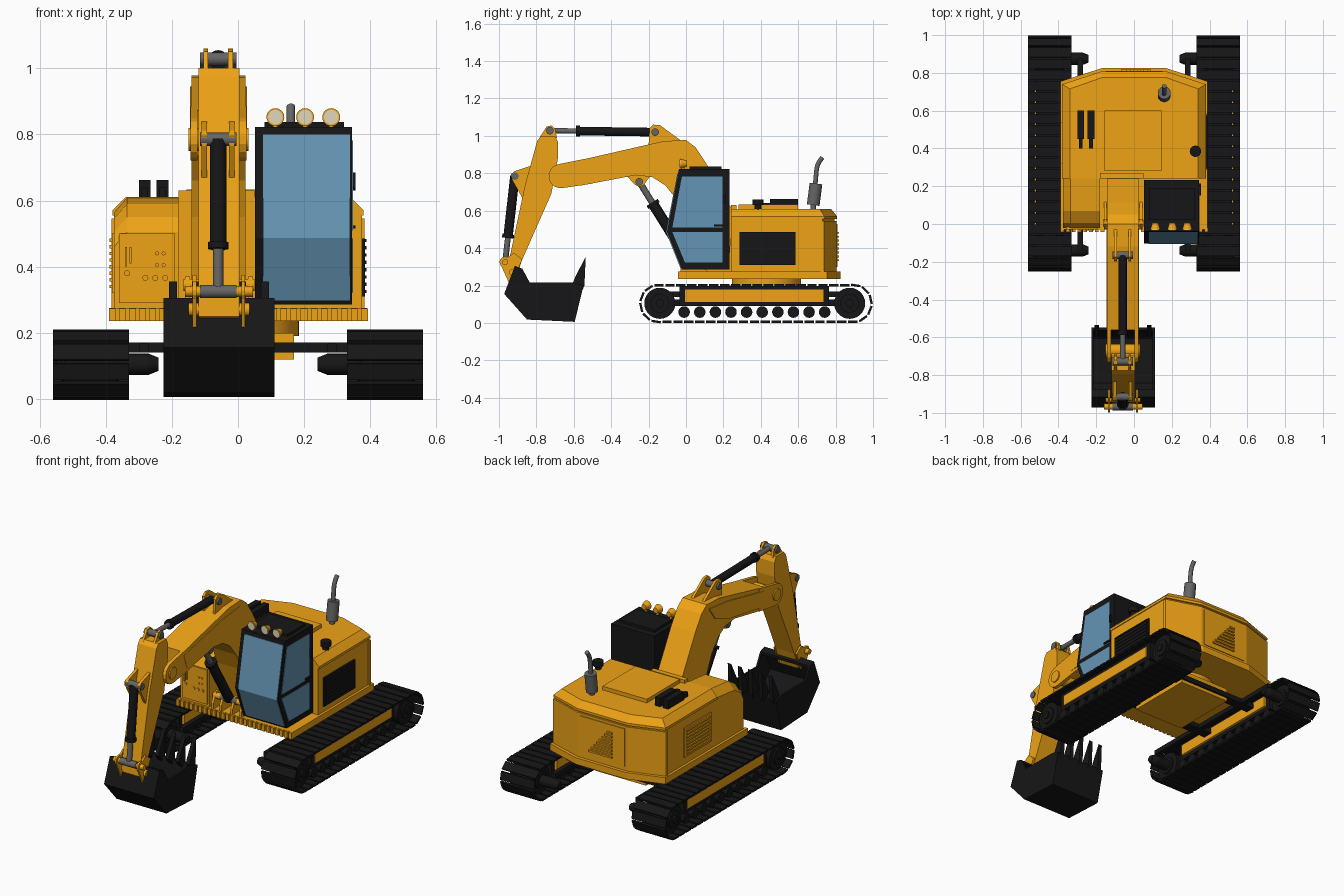
import bpy, bmesh, math
from mathutils import Vector, Matrix

if "Cube" in bpy.data.objects:
    bpy.data.objects.remove(bpy.data.objects["Cube"])

def material(name, r, g, b):
    m = bpy.data.materials.new(name)
    m.diffuse_color = (r, g, b, 1)
    m.use_nodes = True
    m.node_tree.nodes["Principled BSDF"].inputs["Base Color"].default_value = m.diffuse_color
    return m

YEL = material("yellow_paint", .86, .37, .008)
BLK = material("black_steel", .008, .008, .009)
GLS = material("blue_glass", .13, .30, .46)
GRY = material("grey_steel", .13, .13, .13)
LENS = material("lamp_lens", .75, .68, .48)
BX = -0.06                                   # centre line of the digging arm

def finish(name, bm, mat, mirror=False, smooth=False):
    bmesh.ops.recalc_face_normals(bm, faces=bm.faces)
    me = bpy.data.meshes.new(name)
    bm.to_mesh(me)
    bm.free()
    ob = bpy.data.objects.new(name, me)
    bpy.context.collection.objects.link(ob)
    me.materials.append(mat)
    if smooth:
        bpy.ops.object.select_all(action='DESELECT')
        ob.select_set(True)
        bpy.context.view_layer.objects.active = ob
        bpy.ops.object.shade_smooth_by_angle(angle=math.radians(40))
    if mirror:
        ob.modifiers.new("mirror", 'MIRROR')
    return ob

def add_loft(bm, rings):
    vs = [[bm.verts.new(p) for p in r] for r in rings]
    n = len(vs[0])
    for a, b in zip(vs, vs[1:]):
        for i in range(n):
            bm.faces.new((a[i], a[(i + 1) % n], b[(i + 1) % n], b[i]))
    bm.faces.new(vs[0][::-1])
    bm.faces.new(vs[-1])

def loft(name, rings, mat, **k):
    bm = bmesh.new()
    add_loft(bm, rings)
    return finish(name, bm, mat, **k)

def side(name, pts, spans, mat, **k):
    """Extrude a (y, z) profile along x, once per (x0, x1) span."""
    bm = bmesh.new()
    for x0, x1 in spans:
        add_loft(bm, [[(x, y, z) for y, z in pts] for x in (x0, x1)])
    return finish(name, bm, mat, **k)

def boxes(name, items, mat, **k):
    """Boxes given as (x0, x1, y0, y1, z0, z1)."""
    bm = bmesh.new()
    for a, b, c, d, e, f in items:
        add_loft(bm, [[(a, c, z), (b, c, z), (b, d, z), (a, d, z)] for z in (e, f)])
    return finish(name, bm, mat, **k)

def rods(name, items, mat, seg=20, **k):
    """Cylinders given as (start, end, radius[, end radius])."""
    bm = bmesh.new()
    for p, q, r, *r2 in items:
        p, q = Vector(p), Vector(q)
        d = q - p
        rot = d.to_track_quat('Z', 'Y').to_matrix().to_4x4()
        bmesh.ops.create_cone(bm, cap_ends=True, segments=seg, radius1=r, radius2=r2[0] if r2 else r,
                              depth=d.length, matrix=Matrix.Translation((p + q) / 2) @ rot)
    return finish(name, bm, mat, smooth=True, **k)

def xrod(y, z, x0, x1, r):
    return ((x0, y, z), (x1, y, z), r)

# --- tracks: shoes laid along a stadium path
YC, HALF, ZC, R, N = .374, .518, .104, .098, 46
straight, arc = 2 * HALF, math.pi * R
bm = bmesh.new()
for i in range(N):
    s = i / N * 2 * (straight + arc)
    flip = s >= straight + arc
    s -= (straight + arc) * flip
    if s < straight:
        y, z, t = -HALF + s, R, 0
    else:
        t = (s - straight) / R
        y, z = HALF + R * math.sin(t), R * math.cos(t)
    if flip:
        y, z, t = -y, -z, t + math.pi
    m = Matrix.Translation((.445, YC + y, ZC + z)) @ Matrix.Rotation(-t, 4, 'X') @ Matrix.Diagonal((.23, .05, .012, 1))
    bmesh.ops.create_cube(bm, size=1, matrix=m)
finish("track_shoes", bm, BLK, mirror=True)
ends = (-.14, .875)
rods("track_wheels", [xrod(y, .105, .37, .525, .083) for y in ends] + [xrod(y, .105, .36, .535, .05) for y in ends]
     + [xrod(y, .105, .36, .545, .022) for y in ends], BLK, seg=28, mirror=True)
rods("track_rollers", [xrod(-.01 + .0835 * i, .058, .37, .525, .031) for i in range(10)], BLK, seg=16, mirror=True)
boxes("track_frame", [(.375, .52, -.035, .765, .09, .197), (.41, .48, -.14, .875, .09, .125)], BLK, mirror=True)
boxes("track_frame_panel", [(.36, .526, -.005, .735, .112, .178)], YEL, mirror=True)
rods("drive_hubs", [((.37, y, .105), (.27, y, .105), .032) for y in ends]
     + [((.27, y, .105), (.24, y, .105), .032, .02) for y in ends], BLK, mirror=True)
boxes("undercarriage_beams", [(.27, .3, -.14, .875, .14, .168), (0, .38, .2, .26, .14, .17), (0, .38, .58, .64, .14, .17)],
      BLK, mirror=True)
boxes("undercarriage_body", [(-.17, .17, .22, .63, .12, .2)], YEL)
rods("turntable", [((0, .43, .19), (0, .43, .24), .185)], YEL, seg=40)

# --- upper house
def outline(w, yf, ys, yb, z, c=.17):
    return [(-w, yf, z), (w, yf, z), (w, ys, z), (c, yb, z), (-c, yb, z), (-w, ys, z)]

loft("deck", [outline(.39, -.03, .755, .825, z) for z in (.235, .275)], YEL)
boxes("deck_front_ribs", [(-.39 + .0305 * i, -.37 + .0305 * i, -.042, -.02, .236, .274) for i in range(26)], YEL)
loft("engine_house", [outline(.375, .24, .73, .795, z) for z in (.27, .56)], YEL)
loft("counterweight", [outline(.382, .72, .738, .805, z) for z in (.27, .545)], YEL)
loft("house_lid", [outline(.38, .24, .74, .808, .555), outline(.38, .24, .74, .808, .57),
                   outline(.34, .24, .715, .775, .61)], YEL)
loft("left_front_compartment", [[(-.375, y, .27), (-.18, y, .27), (-.18, y, t), (-.335, y, t), (-.375, y, t - .045)]
     for y, t in ((-.02, .505), (.005, .55), (.07, .59), (.26, .61))], YEL)
boxes("hood_plate", [(-.155, .145, .28, .60, .6, .633), (-.18, .05, .24, .27, .6, .63)], YEL)
boxes("control_panel", [(-.36, -.19, -.028, -.015, .29, .5)], YEL)
rods("panel_buttons", [((x, -.02, z), (x, -.034, z), r) for x, z, r in
     ((-.335, .38, .009), (-.28, .366, .009), (-.25, .366, .009), (-.22, .366, .009), (-.245, .44, .006),
      (-.225, .44, .006), (-.245, .405, .006), (-.225, .405, .006))], YEL, seg=12)
boxes("panel_levers", [(-.342, -.336, -.04, -.02, .4, .46), (-.328, -.322, -.04, -.02, .41, .46)], YEL)

# --- grilles and roof fittings
boxes("right_grille", [(.37, .384, .285, .585, .31, .485)], BLK)
boxes("right_grille_slats", [(.38, .388, .295, .575, z / 1000, z / 1000 + .01) for z in range(320, 475, 22)], BLK)
boxes("left_grille", [(-.381, -.37, .3, .56, .32, .5)], YEL)
boxes("left_grille_slats", [(-.389, -.375, .32, .54, z / 1000, z / 1000 + .01) for z in range(335, 490, 20)], YEL)
boxes("rear_panel", [(-.15, .15, .80, .81, .3, .53)], YEL)
boxes("rear_louvres", [(-.07, .09 - .018 * i, .805, .819, .33 + .021 * i, .34 + .021 * i) for i in range(8)], YEL)
for i, x in enumerate((-.282, -.228)):
    boxes(f"roof_vent_{i}", [(x - .018, x + .018, .45, .6, .6, .662), (x - .01, x + .01, .4, .45, .6, .64)], BLK)
rods("fuel_cap", [((.325, .385, .59), (.325, .385, .64), .018), ((.325, .385, .63), (.325, .385, .66), .03)], BLK)
rods("muffler", [((.16, .68, .6), (.16, .682, .64), .015), ((.16, .68, .63), (.16, .695, .745), .034)], GRY)
cu = bpy.data.curves.new("exhaust_pipe", 'CURVE')
cu.dimensions, cu.bevel_depth, cu.bevel_resolution, cu.use_fill_caps = '3D', .013, 3, True
sp = cu.splines.new('POLY')
path = [(.69, .73), (.697, .81), (.702, .84), (.712, .862), (.73, .885)]
sp.points.add(len(path) - 1)
for p, (y, z) in zip(sp.points, path):
    p.co = (.16, y, z, 1)
cu.materials.append(GRY)
bpy.context.collection.objects.link(bpy.data.objects.new("exhaust_pipe", cu))

# --- cab
side("cab", [(-.038, .822), (.232, .822), (.232, .285), (-.022, .285), (-.102, .487)], [(.052, .344)], BLK)
boxes("cab_roof_hatch", [(.08, .32, .02, .19, .82, .837)], BLK)
side("cab_front_glass", [(-.046, .8), (-.107, .487), (-.031, .297), (0, .297), (-.06, .487), (0, .8)], [(.076, .338)], GLS)
side("cab_upper_side_glass", [(-.022, .782), (.195, .782), (.195, .51), (-.073, .51)], [(.33, .347)], GLS)
side("cab_lower_side_glass", [(-.073, .485), (.195, .485), (.195, .322), (-.005, .322)], [(.33, .347)], GLS)
boxes("cab_handles", [(.34, .356, .2, .215, .64, .685), (.34, .356, .15, .2, .515, .525)], BLK)
for i, x in enumerate((.113, .203, .282)):
    rods(f"work_lamp_{i}", [((x, -.03, .852), (x, .005, .852), .027, .016), ((x, -.015, .815), (x, -.015, .84), .008)], YEL)
    rods(f"work_lamp_lens_{i}", [((x, -.034, .852), (x, -.028, .852), .022)], LENS)

# --- boom with fork end, lugs and pins
def arc_pts(cy, cz, r, a0, a1, n=8):
    return [(cy + r * math.cos(math.radians(a0 + (a1 - a0) * i / n)),
             cz + r * math.sin(math.radians(a0 + (a1 - a0) * i / n))) for i in range(n + 1)]

boom_top = [(-.58, .872), (-.21, .952), (-.12, .972), (0, .978), (.05, .94), (.11, .85), (.25, .60), (.23, .32)]
boom_low = [(.07, .32), (0, .55), (-.05, .66), (-.11, .735), (-.18, .78), (-.27, .79), (-.6, .725)]
side("boom", [(-.56, .735), (-.56, .872)] + boom_top[1:] + boom_low[:-1], [(BX - .08, BX + .083)], YEL)
side("boom_fork", arc_pts(-.67, .785, .065, 100, 285) + [(-.5, .745), (-.5, .885)],
     [(BX - .083, BX - .063), (BX + .063, BX + .085)], YEL)
side("boom_side_panel", [(-.56, .85), (-.2, .925), (-.02, .945), (-.08, .86), (-.2, .815), (-.53, .76)],
     [(BX - .085, BX + .087)], YEL)
rods("boom_pin", [xrod(-.67, .785, BX - .09, BX + .092, .035)], YEL)
lug = (BX - .045, BX - .03), (BX + .03, BX + .045)
side("boom_top_lugs", [(-.2, .95), (-.195, 1.04), (-.175, 1.06), (-.14, 1.058), (-.02, .97)], lug, YEL)
side("boom_lower_lugs", [(-.32, .79), (-.275, .74), (-.25, .728), (-.228, .735), (-.18, .8)], lug, YEL)
side("deck_lugs", [(-.03, .27), (-.03, .31), (.0, .37), (.025, .37), (.12, .27)], lug + ((-.16, -.145), (.03, .045)), YEL)
rods("deck_lug_pin", [xrod(.005, .345, -.165, .05, .018)], YEL)

# --- stick
side("stick", [(-.795, .975), (-.775, 1.0), (-.70, 1.0), (-.685, .97), (-.685, .88), (-.72, .69), (-.875, .34),
               (-.91, .235), (-.95, .25), (-.945, .34), (-.86, .74)], [(BX - .06, BX + .065)], YEL)
side("stick_top_lugs", [(-.79, .98), (-.745, 1.05), (-.72, 1.056), (-.70, 1.04), (-.69, .99)], lug, YEL)
side("stick_front_lugs", [(-.80, .85), (-.915, .812), (-.935, .795), (-.93, .765), (-.87, .66)],
     ((BX - .05, BX - .033), (BX + .033, BX + .05)), YEL)

# --- hydraulic cylinders: barrel, collar and rod between two pins
def ram(name, a, b, split, r):
    a, b = Vector((BX, *a)), Vector((BX, *b))
    m = a.lerp(b, split)
    d = (b - a).normalized()
    rods(name + "_barrel", [(a, m, r), (m - d * .02, m, r * 1.25)], BLK)
    rods(name + "_rod", [(m, b, r * .62)], GRY)
    rods(name + "_pins", [((BX - .055, *p.yz), (BX + .055, *p.yz), .02) for p in (a, b)], GRY)

ram("stick_ram", (-.165, 1.02), (-.728, 1.028), .75, .023)
ram("bucket_ram", (-.915, .785), (-.967, .325), .72, .025)
ram("lift_ram", (.005, .345), (-.25, .755), .73, .028)

# --- bucket linkage
link = (BX - .077, BX - .066), (BX + .07, BX + .081)
side("bucket_links", arc_pts(-.967, .325, .03, 60, 230, 6) + [(-.945, .21), (-.92, .235), (-.875, .34), (-.92, .375)], link, YEL)
rods("bucket_link_pins", [xrod(-.967, .325, BX - .1, BX + .105, .016), xrod(-.925, .27, BX - .09, BX + .095, .02)], YEL)

# --- bucket: curved wall, side plates and teeth
outer = [(-.875, .29), (-.915, .305), (-.972, .155), (-.85, .018), (-.595, .006), (-.548, .2)]
inner = [(-.563, .2), (-.607, .02), (-.843, .033), (-.955, .157), (-.905, .285), (-.875, .275)]
B0, B1 = -.226, .111
side("bucket_wall", outer + inner, [(B0, B1)], BLK)
side("bucket_cheeks", outer + [(-.6, .215), (-.835, .215)], [(B0, B0 + .012), (B1 - .012, B1)], BLK)
step = (B1 - B0 - .06) / 4
side("bucket_teeth", [(-.56, .16), (-.605, .215), (-.59, .25), (-.536, .355), (-.543, .2)],
     [(B0 + .018 + step * i, B0 + .042 + step * i) for i in range(5)], BLK)
